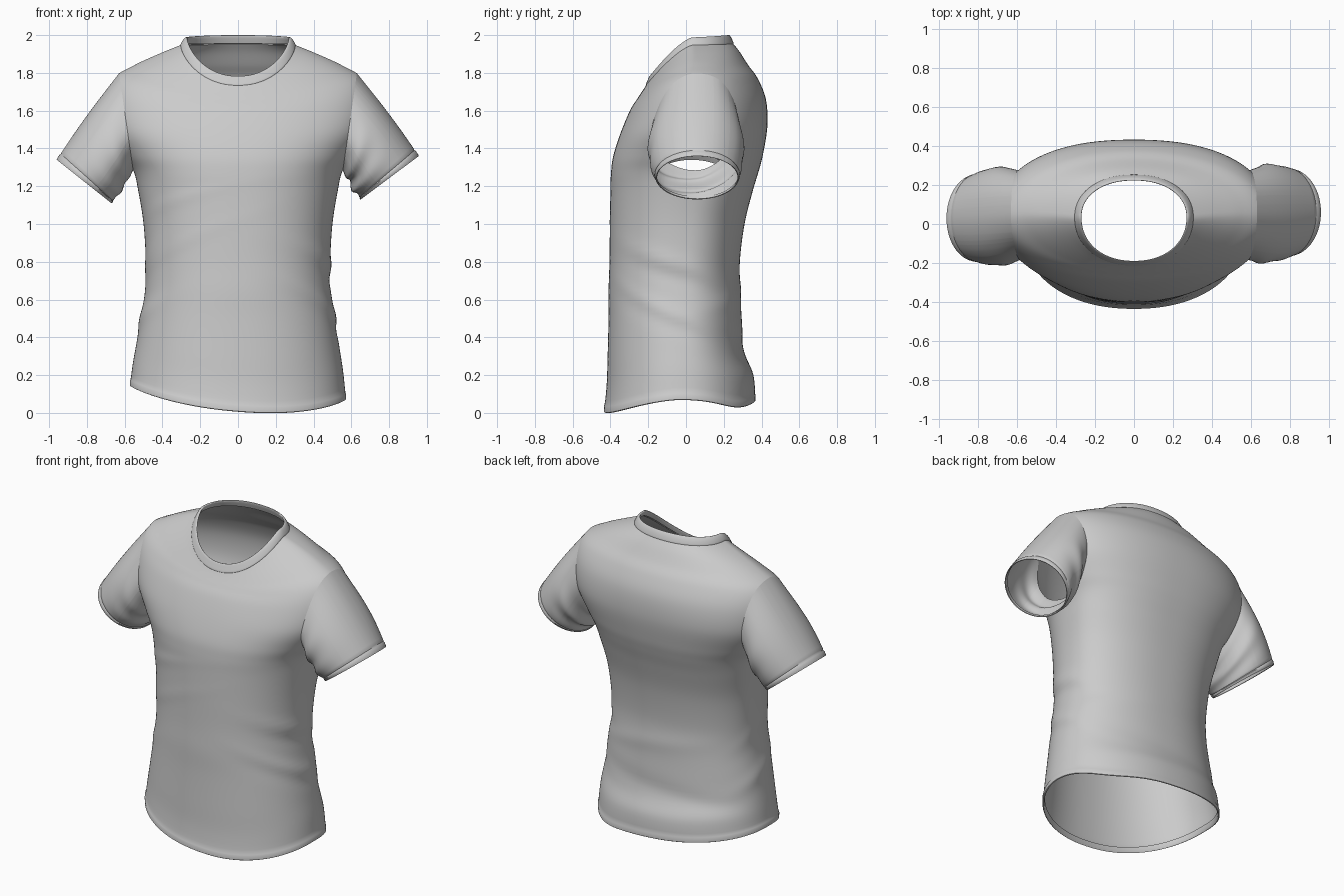
import bpy, bmesh, math
from mathutils import Vector

if "Cube" in bpy.data.objects:
    bpy.data.objects.remove(bpy.data.objects["Cube"])

N = 128


def finish(name, bm):
    bmesh.ops.recalc_face_normals(bm, faces=bm.faces)
    me = bpy.data.meshes.new(name)
    bm.to_mesh(me)
    bm.free()
    ob = bpy.data.objects.new(name, me)
    bpy.context.collection.objects.link(ob)
    bpy.context.view_layer.objects.active = ob
    ob.select_set(True)
    bpy.ops.object.shade_smooth_by_angle(angle=math.radians(50))
    ob.select_set(False)
    return ob


def loft(rings):
    bm = bmesh.new()
    rows = [[bm.verts.new(p) for p in r] for r in rings]
    for r0, r1 in zip(rows, rows[1:]):
        n = len(r0)
        for i in range(n):
            j = (i + 1) % n
            bm.faces.new((r0[i], r0[j], r1[j], r1[i]))
    return bm


def spline(keys, steps):
    out = []
    for i in range(len(keys) - 1):
        p0, p1, p2, p3 = (keys[max(0, min(len(keys) - 1, i + d))] for d in (-1, 0, 1, 2))
        for s in range(steps):
            t = s / steps
            out.append([0.5 * (2 * b + (c - a) * t + (2 * a - 5 * b + 4 * c - d) * t * t
                               + (3 * b - a - 3 * c + d) * t ** 3)
                        for a, b, c, d in zip(p0, p1, p2, p3)])
    return out + [list(keys[-1])]


def ring(key, scale=1.0, dz=0.0):
    """Closed ring through given side, front and back points."""
    a, zs, yf, zf, yb, zb, ys, e = key
    power = 1.6 if zs < 1.8 else 1.6 - .3 * min(1, (zs - 1.8) / .13)
    pts = []
    for i in range(N):
        th = 2 * math.pi * i / N
        c, s = math.cos(th), math.sin(th)
        x = a * math.copysign(abs(c) ** e, c)
        y = math.copysign(abs(s) ** e, s) * ((yb - ys) if s > 0 else (ys - yf))
        z = zs + ((zb if s > 0 else zf) - zs) * abs(s) ** power
        low = max(0.0, 1 - z / 0.5)
        z -= low * (0.08 * x + 0.03 * math.exp(-((th - .8) / .4) ** 2))   # uneven hem
        f = scale + wrinkle(th, z)
        pts.append(Vector((x * f, ys + y * f, z + dz)))
    return pts


# Cloth folds: angle, angular width, height, slope, thickness, depth
FOLDS = [(-0.2, 0.6, 0.80, -0.12, 0.045, 0.018), (-0.1, 0.6, 0.72, -0.12, 0.05, -0.012),
         (-0.2, 0.7, 0.54, -0.18, 0.045, 0.016), (0.0, 0.7, 0.45, -0.15, 0.05, -0.010),
         (3.3, 0.6, 0.80, 0.20, 0.05, 0.010), (3.2, 0.6, 0.50, 0.15, 0.05, 0.015),
         (1.2, 0.8, 0.62, 0.08, 0.05, 0.015), (1.6, 0.9, 0.36, -0.05, 0.05, -0.018),
         (4.1, 0.5, 1.13, 0.12, 0.03, 0.008), (4.1, 0.6, 0.90, 0.20, 0.03, 0.008)]


def wrinkle(th, z):
    d = 0.0
    for a0, da, z0, sl, dz, amp in FOLDS:
        u = (th - a0 + math.pi) % (2 * math.pi) - math.pi
        d += amp * math.exp(-(u / da) ** 2 - ((z - z0 - sl * u) / dz) ** 2)
    return d


# Body: half width, side z, front y, front z, back y, back z, side y, roundness
KEYS = [(.572, .105, -.434, .006, .368, .065, -.02, .92),
        (.557, .24, -.42, .15, .357, .20, -.02, .92),
        (.537, .36, -.415, .30, .312, .32, -.02, .91),
        (.515, .50, -.41, .50, .295, .50, -.02, .91),
        (.492, .65, -.41, .65, .288, .65, -.02, .91),
        (.488, .80, -.405, .80, .285, .80, -.01, .90),
        (.500, 1.0, -.403, 1.0, .310, 1.0, .01, .89),
        (.527, 1.17, -.40, 1.17, .352, 1.17, .04, .87),
        (.553, 1.28, -.397, 1.27, .385, 1.28, .05, .85),
        (.608, 1.37, -.385, 1.36, .408, 1.37, .05, .86),
        (.682, 1.50, -.347, 1.48, .431, 1.52, .05, .87),
        (.705, 1.65, -.297, 1.60, .423, 1.66, .05, .93),
        (.670, 1.765, -.26, 1.66, .380, 1.77, .05, .98),
        (.550, 1.84, -.237, 1.695, .33, 1.84, .05, .98),
        (.420, 1.90, -.222, 1.718, .285, 1.91, .045, .95),
        (.302, 1.948, -.210, 1.738, .25, 1.955, .035, .93)]

hem = [ring(KEYS[0], s, z) for s, z in
       ((.972, .036), (.98, .006), (.99, .0), (1.0, .003), (1.001, .03), (.995, .035))]
torso = [ring(k) for k in spline(KEYS, 6)[3:]]
bm = loft(hem + torso)

# Cut the armholes and keep their outlines for the sleeves
loops = {}
for s in (-1, 1):
    co = Vector((s * .59, 0, 1.525))
    no = Vector((s * .55, 0, -.08)).normalized()
    faces = [f for f in bm.faces if f.calc_center_median().z > 1.15
             and f.calc_center_median().x * s > 0]
    geom = set(faces)
    for f in faces:
        geom.update(f.verts)
        geom.update(f.edges)
    bmesh.ops.bisect_plane(bm, geom=list(geom), dist=1e-5, plane_co=co, plane_no=no)
    dead = [f for f in bm.faces if f.calc_center_median().z > 1.2
            and f.calc_center_median().x * s > 0
            and (f.calc_center_median() - co).dot(no) > 1e-6]
    bmesh.ops.delete(bm, geom=dead, context='FACES')
    loops[s] = [v.co.copy() for v in bm.verts if v.is_boundary and 1.15 < v.co.z < 1.9
                and v.co.x * s > .4 and abs((v.co - co).dot(no)) < 1e-3]
finish("shirt_body", bm)


# Sleeves: armhole outline blended to a tilted oval cuff
def sleeve(name, s, top, bottom, cy, depth):
    pts = loops[s]
    lo, hi = min(p.z for p in pts), max(p.z for p in pts)
    c0 = Vector((s * .59, .05, (lo + hi) / 2))
    top, bottom = Vector((s * top[0], cy, top[1])), Vector((s * bottom[0], cy, bottom[1]))
    c1, up = (top + bottom) / 2, (top - bottom) / 2

    def ang(p):
        return math.atan2((p.z - c0.z) / ((hi - lo) / 2), (p.y - c0.y) / .25)
    pts = sorted(pts, key=ang)
    steps = [(i / 24 * .92, 1) for i in range(24)]
    steps += [(.92, 1), (.93, .988), (.945, 1.01), (.985, 1.01), (1, 1), (.995, .975), (.93, .965)]
    rings = []
    for t, scale in steps:
        row = []
        c = c0.lerp(c1, t)
        for p in pts:
            a = ang(p)
            q = c1 + Vector((0, .218 * math.cos(a), 0)) + up * math.sin(a)
            r = p.lerp(q, t) - c
            env = math.sin(math.pi * min(t, 1))
            low = max(0.0, .4 - math.sin(a))
            fold = depth * low * math.sin(13 * t + 2.5 * math.cos(a)) * env
            bulge = env * (.008 + .022 * math.cos(a) ** 2)
            row.append(c + r * scale + r.normalized() * (fold + bulge))
        rings.append(row)
    finish(name, loft(rings))


sleeve("sleeve_right", 1, (.957, 1.36), (.65, 1.13), .06, .010)
sleeve("sleeve_left", -1, (.96, 1.34), (.67, 1.11), .03, .005)

# Collar: flat neck band folded over at the top edge
NECK = [(.302, 1.944, -.211, 1.732, .251, 1.950, .035, .93),
        (.304, 1.950, -.213, 1.738, .252, 1.957, .035, .93),
        (.294, 1.970, -.204, 1.760, .243, 1.980, .035, .93),
        (.282, 1.985, -.196, 1.778, .233, 1.996, .035, .93),
        (.273, 1.988, -.191, 1.783, .226, 2.000, .035, .93),
        (.269, 1.980, -.189, 1.777, .223, 1.993, .035, .93),
        (.284, 1.950, -.198, 1.742, .236, 1.955, .035, .93)]
finish("collar", loft([ring(k) for k in spline(NECK, 3)]))
